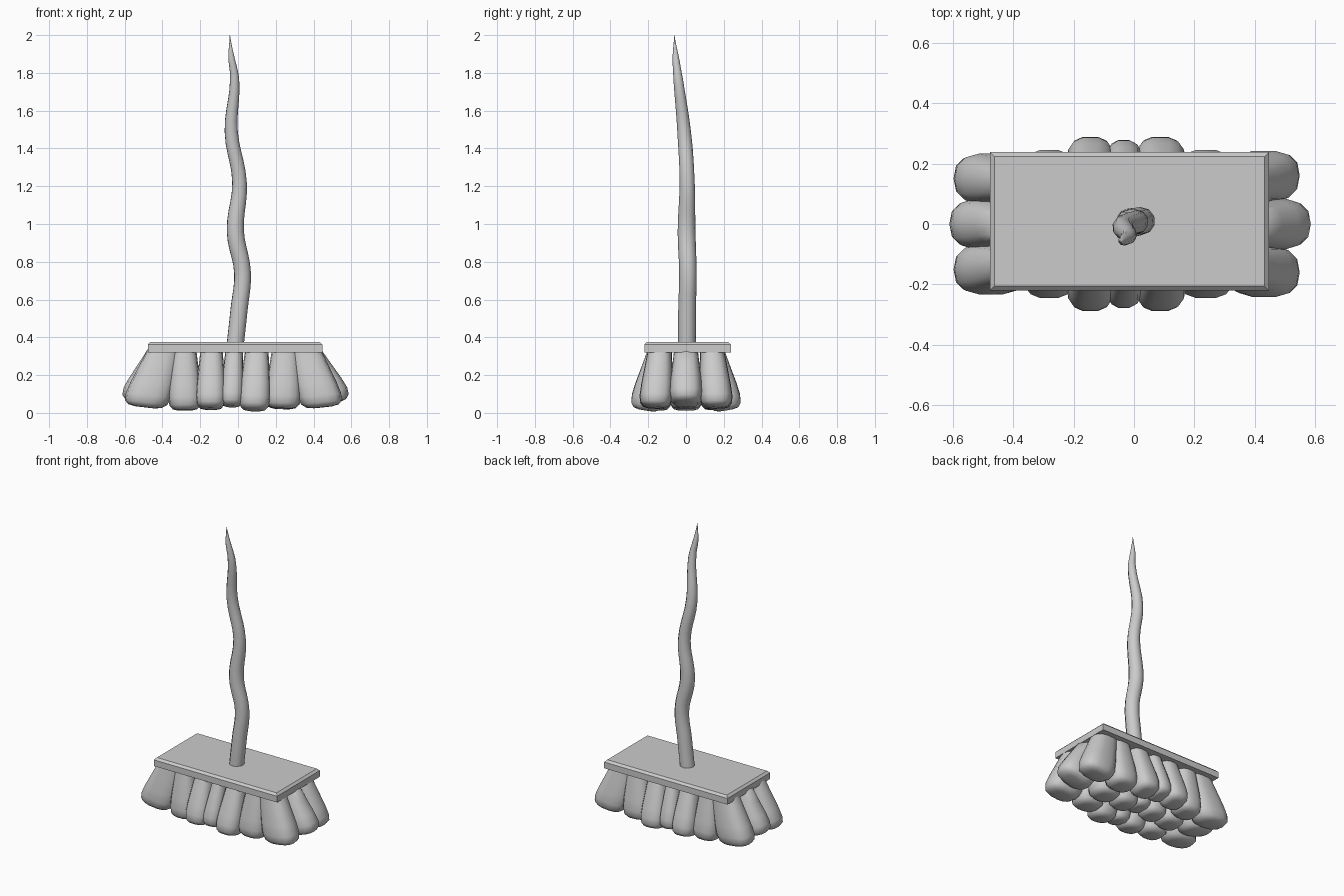
import bpy, bmesh, math, random
from mathutils import Vector

if "Cube" in bpy.data.objects:
    bpy.data.objects.remove(bpy.data.objects["Cube"])

random.seed(4)


def activate(ob):
    bpy.ops.object.select_all(action='DESELECT')
    ob.select_set(True)
    bpy.context.view_layer.objects.active = ob


# Head plate, bevelled around its top edge
bpy.ops.mesh.primitive_cube_add(size=1, location=(-0.015, 0.009, 0.348))
plate = bpy.context.object
plate.name = "head_plate"
plate.scale = (0.924, 0.458, 0.056)
bpy.ops.object.transform_apply(location=False, rotation=False, scale=True)
bm = bmesh.new()
bm.from_mesh(plate.data)
top_edges = [e for e in bm.edges if all(v.co.z > 0 for v in e.verts)]
bmesh.ops.bevel(bm, geom=top_edges, offset=0.014, segments=1, affect='EDGES')
bm.to_mesh(plate.data)
bm.free()

# Crooked tapering handle: x, y, z, radius
path = [(-0.016, 0.005, 0.35, 0.047), (0.006, 0.006, 0.55, 0.047),
        (0.024, 0.01, 0.74, 0.046), (-0.014, 0.003, 0.96, 0.047),
        (0.008, 0.006, 1.22, 0.040), (-0.036, -0.01, 1.49, 0.036),
        (-0.018, -0.042, 1.77, 0.025), (-0.036, -0.055, 1.89, 0.016),
        (-0.043, -0.062, 2.0, 0.001)]
cu = bpy.data.curves.new("handle", 'CURVE')
cu.dimensions = '3D'
cu.bevel_depth = 1.0
cu.bevel_resolution = 3
cu.resolution_u = 5
cu.use_fill_caps = True
sp = cu.splines.new('BEZIER')
sp.radius_interpolation = 'CARDINAL'
sp.bezier_points.add(len(path) - 1)
for bp, (x, y, z, r) in zip(sp.bezier_points, path):
    bp.co = (x, y, z)
    bp.radius = r
    bp.handle_left_type = bp.handle_right_type = 'AUTO'
handle = bpy.data.objects.new("handle", cu)
bpy.context.collection.objects.link(handle)
activate(handle)
bpy.ops.object.convert(target='MESH')
bpy.ops.object.shade_smooth_by_angle(angle=math.radians(50))

# Bristle clump: rounded section lofted from the plate to a blunt, tilted tip
PROFILE = [(0, 0.72), (0.3, 0.84), (0.6, 0.96), (0.8, 1.0),
           (0.92, 0.93), (0.98, 0.74), (1.0, 0.45)]
SIDES = 14


def clump(name, top, tip, hx, hy, tilt_end):
    axis = Vector(tip) - Vector(top)
    bm = bmesh.new()
    rings = []
    for t, s in PROFILE:
        c = Vector(top) + axis * t
        tilt = tilt_end * min(1, t * 1.3)
        ring = []
        for i in range(SIDES):
            a = 2 * math.pi * i / SIDES
            ca, sa = math.cos(a), math.sin(a)
            dx = hx * s * math.copysign(abs(ca) ** 0.75, ca)
            dy = hy * s * math.copysign(abs(sa) ** 0.75, sa)
            dz = -tilt * (dx * axis.x + dy * axis.y) / axis.z
            ring.append(bm.verts.new(c + Vector((dx, dy, dz))))
        rings.append(ring)
    for a, b in zip(rings, rings[1:]):
        for i in range(SIDES):
            j = (i + 1) % SIDES
            bm.faces.new((a[i], a[j], b[j], b[i]))
    bm.faces.new(rings[0])
    bm.faces.new(rings[-1])
    bmesh.ops.recalc_face_normals(bm, faces=bm.faces)
    me = bpy.data.meshes.new(name)
    bm.to_mesh(me)
    bm.free()
    ob = bpy.data.objects.new(name, me)
    bpy.context.collection.objects.link(ob)
    activate(ob)
    bpy.ops.object.shade_smooth_by_angle(angle=math.radians(60))


# Columns: top x, tip x, half width x, outer row tip y, half depth y
columns = [(-0.39, -0.495, 0.12, 0.152, 0.086), (-0.285, -0.28, 0.088, 0.165, 0.088),
           (-0.14, -0.145, 0.08, 0.215, 0.088), (-0.02, -0.035, 0.062, 0.205, 0.086),
           (0.1, 0.085, 0.084, 0.215, 0.088), (0.25, 0.235, 0.096, 0.165, 0.088),
           (0.355, 0.45, 0.115, 0.163, 0.086)]
for i, (x0, x1, hx, y1, hy) in enumerate(columns):
    for row in (-1, 0, 1):
        end = i in (0, 6)
        tilt = 0.35 if end else 0.7
        z = 0.012 + 0.012 * random.random() + (0.02 if i == 3 else 0)
        x = x1
        if end:
            z = 0.03
            if row == 0:
                x += 0.04 if i == 6 else -0.015
                z, tilt = 0.045, 0.6
        clump(f"bristle_clump_{i}_{row + 1}", (x0, row * 0.138, 0.34),
              (x, row * y1, z), hx, hy, tilt)
